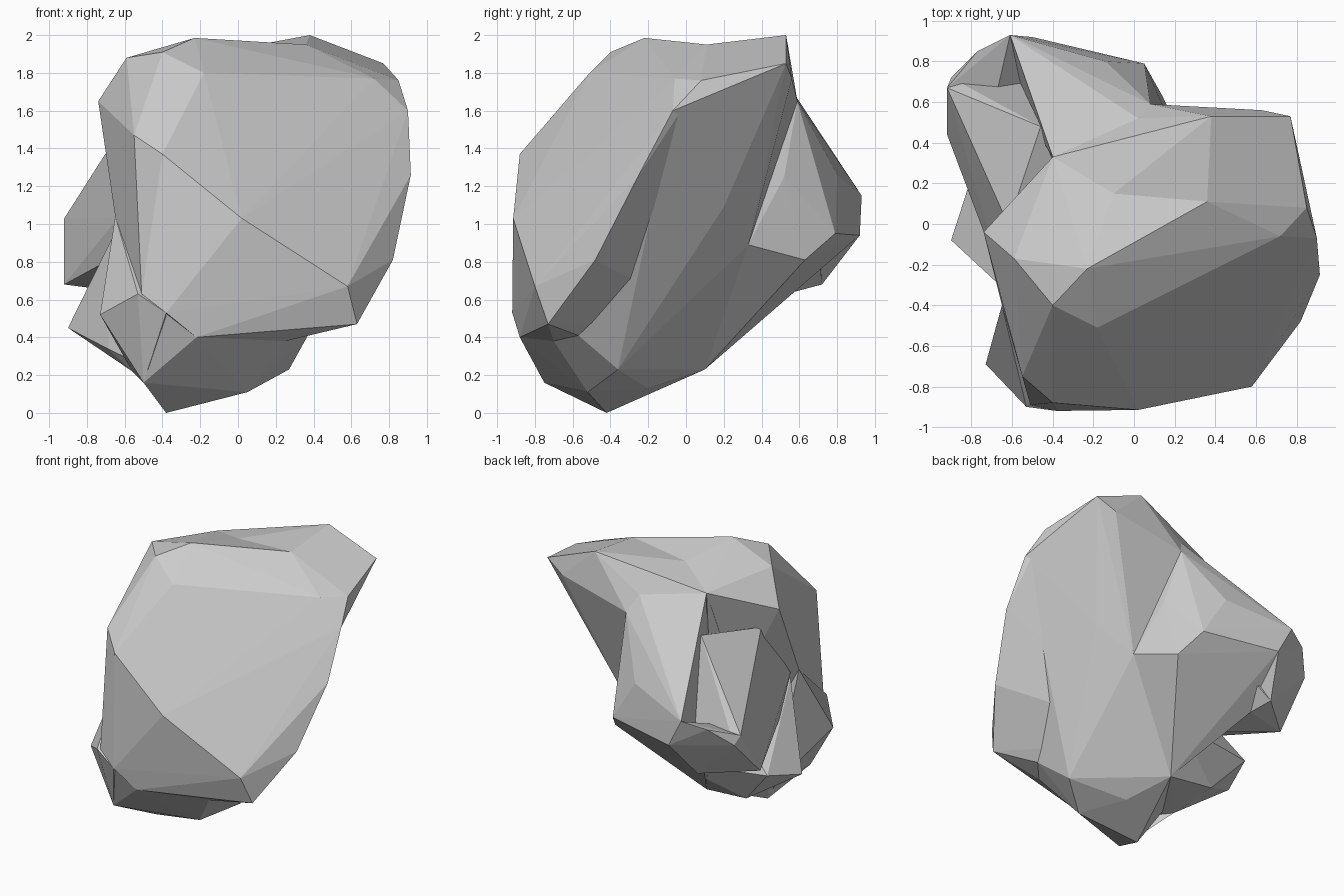
import bpy, bmesh


def chunk(name, points):
    """Faceted block of stone: convex hull round its corner points."""
    bm = bmesh.new()
    for p in points:
        bm.verts.new(p)
    res = bmesh.ops.convex_hull(bm, input=bm.verts[:])
    junk = {g for g in res["geom_interior"] + res["geom_unused"]
            if isinstance(g, bmesh.types.BMVert)}
    bmesh.ops.delete(bm, geom=list(junk), context='VERTS')
    bmesh.ops.recalc_face_normals(bm, faces=bm.faces[:])
    me = bpy.data.meshes.new(name)
    bm.to_mesh(me)
    bm.free()
    ob = bpy.data.objects.new(name, me)
    bpy.context.collection.objects.link(ob)
    return ob


# front half of the boulder: sloping face and rounded right edge
boulder = chunk("boulder", [
    (-.23, -.22, 1.985), (-.4, -.4, 1.91), (-.59, -.17, 1.88), (.36, .11, 1.95),
    (-.1, .15, 1.91), (-.4, .33, 1.82), (-.74, -.04, 1.65), (.72, -.06, 1.77),
    (.85, .08, 1.76), (.9, -.07, 1.6), (.915, -.25, 1.26), (.82, -.48, .81),
    (.63, -.73, .47), (.58, -.8, .67), (.02, -.915, 1.03), (-.4, -.88, 1.37),
    (-.55, -.75, 1.47), (-.18, -.51, 1.8), (-.38, -.92, .53), (-.51, -.89, .63),
    (-.22, -.88, .4), (.25, -.7, .38), (.37, -.57, .41), (.58, -.17, 1.03),
    (-.65, -.4, 1.04), (-.3, -.5, .3), (-.2, .1, .5),
])
# back half: overhanging right side and underside
back_half = chunk("back_half", [
    (.38, .53, 2), (.77, .53, 1.85), (.63, .56, 1.77), (.36, .11, 1.95),
    (-.1, .15, 1.91), (.85, .08, 1.76), (.9, -.07, 1.6), (.74, .27, 1.64),
    (.5, .2, 1.09), (.58, -.17, 1.03), (.28, .33, .89), (.37, -.57, .41),
    (.27, -.36, .23), (.25, -.7, .38), (-.22, -.88, .4), (.05, -.52, .11),
    (-.38, -.42, 0), (-.5, -.75, .16), (-.1, -.2, .13), (-.24, .1, .23),
    (.02, .52, 1.77), (.08, .59, 1.65), (-.4, .33, 1.82), (-.5, -.25, .25),
    (-.38, -.91, .53),
])

# lobe swelling out at the back, with the wall above it
back_lobe = chunk("back_lobe", [
    (-.61, .93, 1.15), (-.5, .92, .94), (.05, .79, .95), (-.14, .8, 1.26),
    (-.03, .61, 1.46), (.14, .63, .81), (.02, .52, 1.77), (.17, .52, 1.25),
    (.28, .33, .89), (-.4, .33, 1.82), (-.13, .34, .49), (-.55, .57, .64),
    (-.3, .1, .6), (.08, .59, 1.65), (-.24, .1, .23),
])
# shoulder and left wall
side_lobe = chunk("side_lobe", [
    (-.92, .67, 1.03), (-.9, .72, .97), (-.92, .44, .68), (-.46, .48, 1.58),
    (-.65, .16, 1.37), (-.6, .72, .68), (-.55, .57, .64), (-.62, 0, 1.5),
    (-.7, -.1, .8), (-.63, -.33, 1.04), (-.3, .1, .6), (-.3, .4, 1.5),
    (-.3, .7, .9), (-.67, .67, 1.05),
])
corner_lobe = chunk("corner_lobe", [
    (-.9, .72, .97), (-.77, .85, 1.1), (-.61, .93, 1.15), (-.5, .92, .94),
    (-.6, .72, .68), (-.92, .44, .68), (-.67, .67, 1.05), (-.92, .67, 1.03),
    (-.4, .6, .8),
])

# pointed spurs low on the left side
left_spur = chunk("left_spur", [
    (-.9, -.08, .45), (-.81, .2, .52), (-.58, .12, .26), (-.69, -.26, .34),
    (-.7, -.13, .8), (-.56, -.25, .22), (-.24, .1, .23), (-.3, .3, .5),
    (-.4, .1, .9), (-.63, -.33, 1.0), (-.13, .34, .49), (-.4, -.4, .2),
])
front_spur = chunk("front_spur", [
    (-.73, -.69, .52), (-.53, -.9, .63), (-.5, -.75, .16), (-.65, -.4, 1.04),
    (-.56, -.25, .22), (-.4, -.45, .06), (-.3, -.5, .9), (-.38, -.92, .53),
])

# weld all chunks into one rock
pieces = [back_half, back_lobe, side_lobe, corner_lobe, left_spur, front_spur]
for ob in pieces:
    mod = boulder.modifiers.new("weld_" + ob.name, 'BOOLEAN')
    mod.operation = 'UNION'
    mod.solver = 'EXACT'
    mod.object = ob
deps = bpy.context.evaluated_depsgraph_get()
welded = bpy.data.meshes.new_from_object(boulder.evaluated_get(deps))
boulder.modifiers.clear()
boulder.data = welded
boulder.name = "rock"
for ob in pieces:
    bpy.data.objects.remove(ob)
